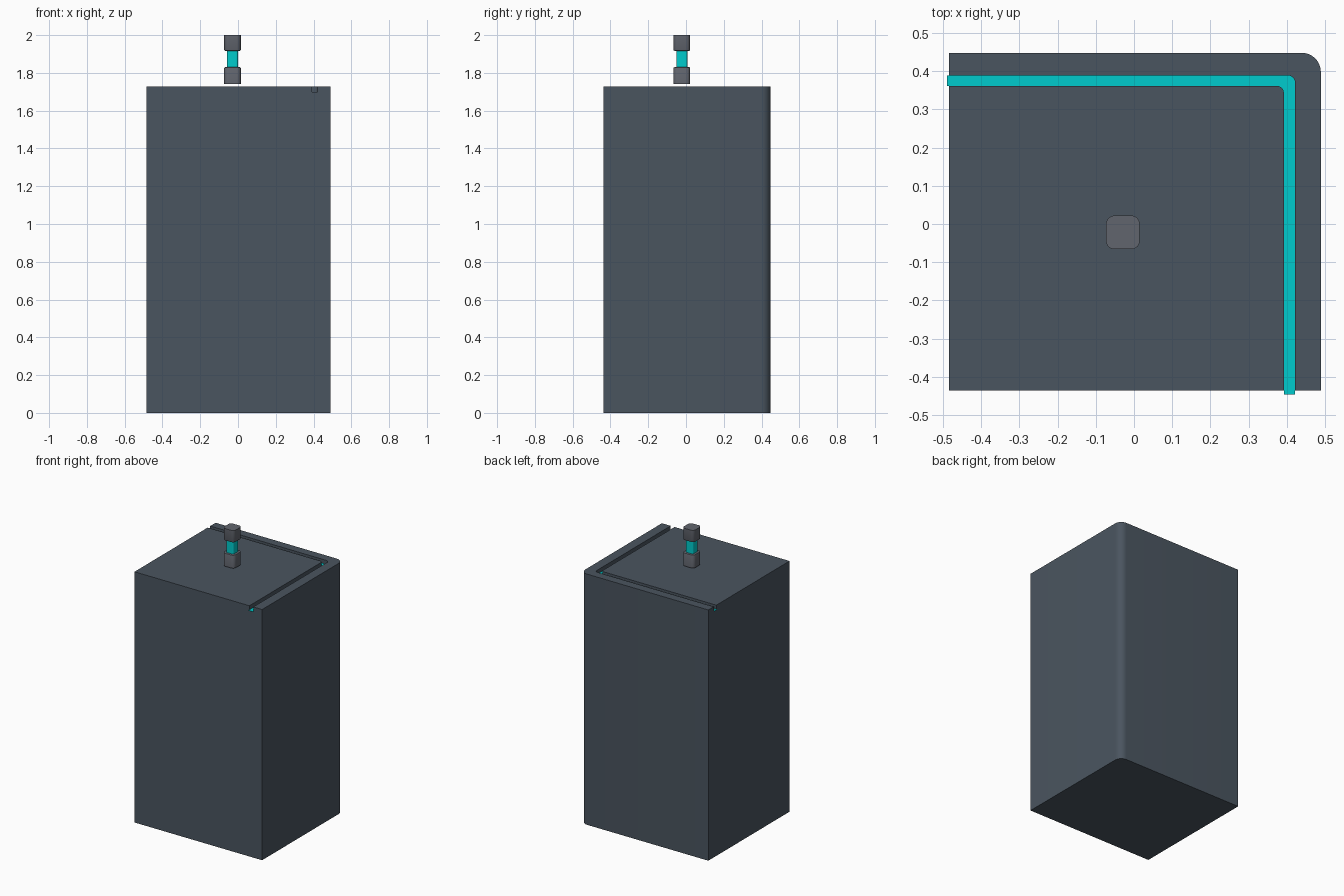
import bpy, bmesh, math
from mathutils import Vector

if "Cube" in bpy.data.objects:
    bpy.data.objects.remove(bpy.data.objects["Cube"])


def material(name, rgb):
    m = bpy.data.materials.new(name)
    m.diffuse_color = (*rgb, 1)
    m.use_nodes = True
    m.node_tree.nodes["Principled BSDF"].inputs["Base Color"].default_value = m.diffuse_color
    return m


body_mat = material("slate", (0.068, 0.09, 0.115))
glow_mat = material("cyan", (0.0, 0.6, 0.61))
grip_mat = material("grey", (0.12, 0.13, 0.155))


def outline(points, segs=8):
    """Turn (x, y, radius) corners into a rounded 2D outline."""
    out = []
    n = len(points)
    for i, (x, y, r) in enumerate(points):
        p = Vector((x, y))
        if r == 0:
            out.append(p)
            continue
        a = (Vector(points[i - 1][:2]) - p).normalized()
        b = (Vector(points[(i + 1) % n][:2]) - p).normalized()
        c = p + (a + b) * r
        for k in range(segs + 1):
            t = math.pi / 2 * k / segs
            out.append(c - b * r * math.cos(t) - a * r * math.sin(t))
    return out


def prism(name, points, z0, z1, mat, bevel_z=None, bevel=0.005):
    """Extrude a rounded outline; optionally bevel the rim at height bevel_z."""
    bm = bmesh.new()
    face = bm.faces.new([bm.verts.new((p.x, p.y, z0)) for p in outline(points)])
    if z1 > z0:
        ext = bmesh.ops.extrude_face_region(bm, geom=[face])
        verts = [v for v in ext["geom"] if isinstance(v, bmesh.types.BMVert)]
        bmesh.ops.translate(bm, verts=verts, vec=(0, 0, z1 - z0))
        bmesh.ops.recalc_face_normals(bm, faces=bm.faces[:])
    if bevel_z is not None:
        rim = [e for e in bm.edges
               if all(abs(v.co.z - bevel_z) < 1e-5 for v in e.verts)]
        bmesh.ops.bevel(bm, geom=rim, offset=bevel, segments=2,
                        profile=0.5, affect='EDGES')
    mesh = bpy.data.meshes.new(name)
    bm.to_mesh(mesh)
    bm.free()
    ob = bpy.data.objects.new(name, mesh)
    bpy.context.collection.objects.link(ob)
    mesh.materials.append(mat)
    return ob


def activate(ob):
    bpy.ops.object.select_all(action='DESELECT')
    ob.select_set(True)
    bpy.context.view_layer.objects.active = ob


def smooth(ob):
    activate(ob)
    bpy.ops.object.shade_smooth_by_angle(angle=math.radians(35))


def l_path(x_end, y_end):
    """L-shaped channel outline running along the back and right edges."""
    return [(x_end, 0.361, 0), (0.392, 0.361, 0.017), (0.392, y_end, 0),
            (0.422, y_end, 0), (0.422, 0.389, 0.02), (x_end, 0.389, 0)]


TOP, FLOOR = 1.728, 1.698

# Tall body with one rounded vertical corner
body = prism("body", [(-0.484, -0.436, 0), (0.489, -0.436, 0),
                      (0.489, 0.448, 0.05), (-0.484, 0.448, 0)],
             0, TOP, body_mat)

# Channel cut into the top, open at both ends
cutter = prism("channel_cutter", l_path(-0.55, -0.5), FLOOR, TOP + 0.05, body_mat)
cutter.hide_render = True
activate(body)
mod = body.modifiers.new("channel", 'BOOLEAN')
mod.operation, mod.solver, mod.object = 'DIFFERENCE', 'EXACT', cutter
bpy.ops.object.modifier_apply(modifier=mod.name)
bpy.data.objects.remove(cutter)
smooth(body)

# Glowing strip on the channel floor, ends just past the body
smooth(prism("light_strip", l_path(-0.489, -0.446), FLOOR, FLOOR + 0.002, glow_mat))

# Floating post: two rounded blocks joined by a glowing core
CX, CY = -0.029, -0.022


def block(name, half, radius, z0, z1, mat, bevel_z=None):
    pts = [(CX + sx * half, CY + sy * half, radius)
           for sx, sy in ((-1, -1), (1, -1), (1, 1), (-1, 1))]
    smooth(prism(name, pts, z0, z1, mat, bevel_z))


block("post_lower", 0.044, 0.022, 1.74, 1.83, grip_mat, 1.83)
block("post_core", 0.029, 0.01, 1.825, 1.923, glow_mat)
block("post_upper", 0.044, 0.022, 1.917, 2.0, grip_mat, 1.917)
